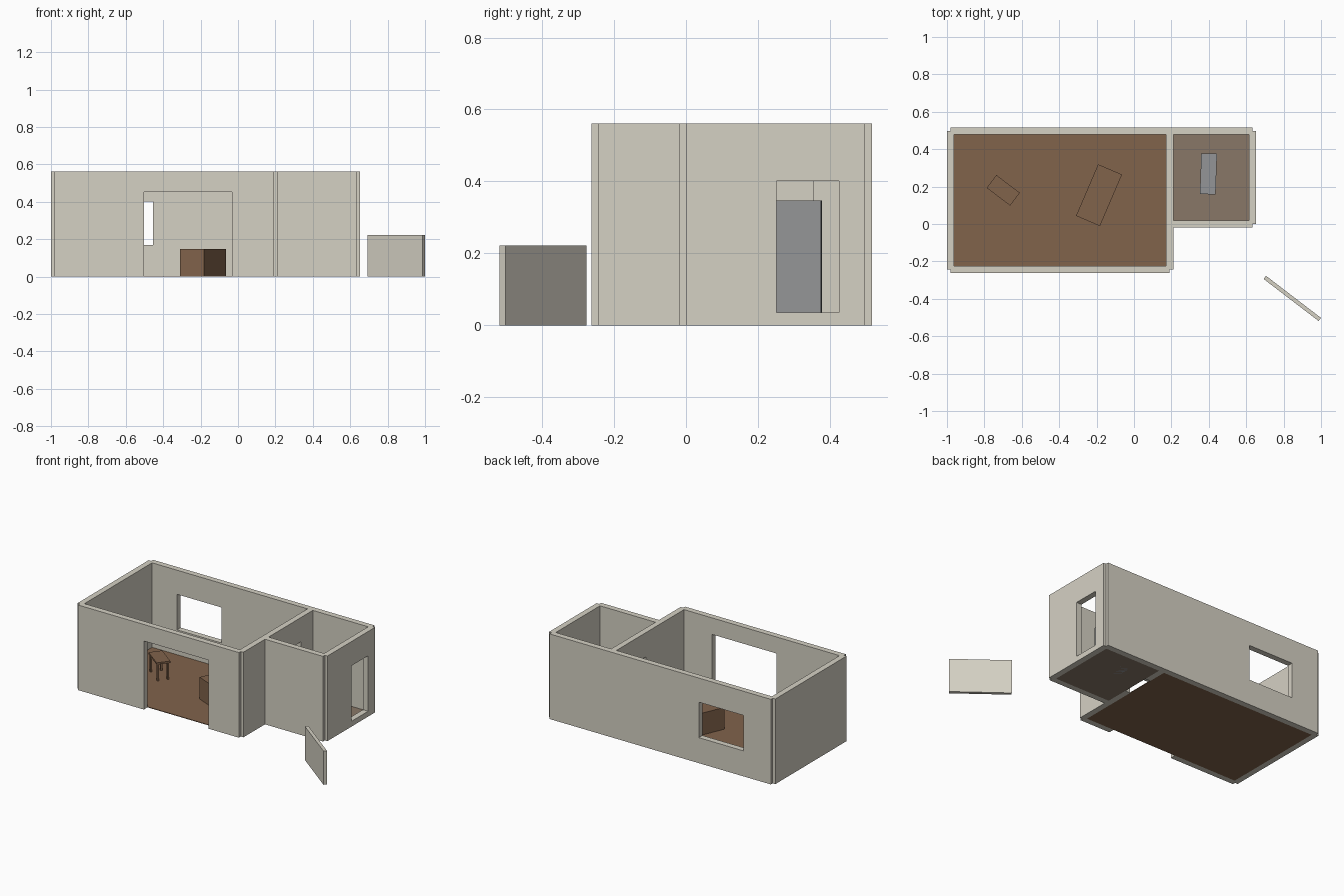
import bpy, bmesh, math
from mathutils import Matrix, Vector

if "Cube" in bpy.data.objects:
    bpy.data.objects.remove(bpy.data.objects["Cube"])


def material(name, rgb):
    lin = [((c / 255 + 0.055) / 1.055) ** 2.4 for c in rgb]
    m = bpy.data.materials.new(name)
    m.diffuse_color = (*lin, 1)
    m.use_nodes = True
    m.node_tree.nodes["Principled BSDF"].inputs["Base Color"].default_value = m.diffuse_color
    return m


PLASTER = material("pale_plaster", (213, 209, 196))
BROWN = material("brown_wood", (129, 99, 75))
TAUPE = material("taupe_floor", (136, 119, 103))
GREY = material("grey", (148, 149, 151))

HEIGHT, HALF = 0.561, 0.019      # wall height, half wall thickness


def finish(name, bm, mat):
    bmesh.ops.recalc_face_normals(bm, faces=bm.faces)
    me = bpy.data.meshes.new(name)
    bm.to_mesh(me)
    bm.free()
    me.materials.append(mat)
    ob = bpy.data.objects.new(name, me)
    bpy.context.collection.objects.link(ob)
    return ob


def add_box(bm, centre, size):
    bmesh.ops.create_cube(bm, size=1, matrix=Matrix.Translation(centre) @ Matrix.Diagonal((*size, 1)))


def box(name, centre, size, mat, angle=0):
    bm = bmesh.new()
    add_box(bm, (0, 0, 0), size)
    ob = finish(name, bm, mat)
    ob.location = centre
    ob.rotation_euler.z = math.radians(angle)
    return ob


def wall(name, start, end, opening=None):
    """Upright wall along a centre line; opening = (from, to, bottom, top), measured along the wall."""
    a, b = Vector((*start, 0)), Vector((*end, 0))
    along = (b - a).normalized()
    side = Vector((-along.y, along.x, 0)) * HALF
    us, vs = {0, (b - a).length}, {0, HEIGHT}
    if opening:
        us |= set(opening[:2])
        vs |= set(opening[2:])
    us, vs = sorted(us), sorted(vs)
    bm = bmesh.new()
    for u0, u1 in zip(us, us[1:]):
        for v0, v1 in zip(vs, vs[1:]):
            u, v = (u0 + u1) / 2, (v0 + v1) / 2
            if opening and opening[0] < u < opening[1] and opening[2] < v < opening[3]:
                continue
            bm.faces.new([bm.verts.new(a + along * p + Vector((0, 0, q)) - side)
                          for p, q in ((u0, v0), (u1, v0), (u1, v1), (u0, v1))])
    bmesh.ops.remove_doubles(bm, verts=bm.verts, dist=1e-5)
    out = bmesh.ops.extrude_face_region(bm, geom=bm.faces[:], use_keep_orig=True)
    bmesh.ops.translate(bm, vec=side * 2, verts=[e for e in out["geom"] if isinstance(e, bmesh.types.BMVert)])
    bmesh.ops.recalc_face_normals(bm, faces=bm.faces)
    bmesh.ops.dissolve_limit(bm, angle_limit=0.01, verts=bm.verts, edges=bm.edges)
    return finish(name, bm, PLASTER)


# Wall centre lines
XL, XD, XR = -0.981, 0.191, 0.633
YF, YM, YB = -0.244, 0.0, 0.498

wall("left_wall", (XL, YF), (XL, YB))
wall("front_wall", (XL, YF), (XD, YF), (-0.503 - XL, -0.032 - XL, 0, 0.452))
wall("back_wall", (XL, YB), (XR, YB), (-0.78 - XL, -0.455 - XL, 0.168, 0.402))
wall("dividing_wall", (XD, YF), (XD, YB), (0.17 - YF, 0.354 - YF, 0, 0.401))
wall("side_room_front_wall", (XD, YM), (XR, YM))
wall("right_wall", (XR, YM), (XR, YB), (0.251, 0.425, 0.035, 0.401))


# Thin floors inside the walls
def floor(name, x0, x1, y0, y1, mat):
    box(name, ((x0 + x1) / 2, (y0 + y1) / 2, 0.002), (x1 - x0, y1 - y0, 0.004), mat)


floor("main_floor", XL + HALF, XD - HALF, YF + HALF, YB - HALF, BROWN)
floor("side_room_floor", XD + HALF, XR - HALF, YM + HALF, YB - HALF, TAUPE)

# Free-standing wall outside
box("outside_screen", (0.8465, -0.398, 0.111), (0.37, 0.021, 0.222), PLASTER, -37.4)

# Furniture
box("chest", (-0.187, 0.154, 0.074), (0.30, 0.139, 0.148), BROWN, 66.8)
box("cabinet", (0.398, 0.268, 0.1735), (0.084, 0.218, 0.347), GREY, -2)

# Small table: top and four legs
bm = bmesh.new()
add_box(bm, (0, 0, 0.121), (0.157, 0.086, 0.012))
for sx in (-1, 1):
    for sy in (-1, 1):
        add_box(bm, (sx * 0.066, sy * 0.032, 0.0575), (0.012, 0.012, 0.115))
table = finish("table", bm, BROWN)
table.location = (-0.699, 0.18, 0)
table.rotation_euler.z = math.radians(-37)
